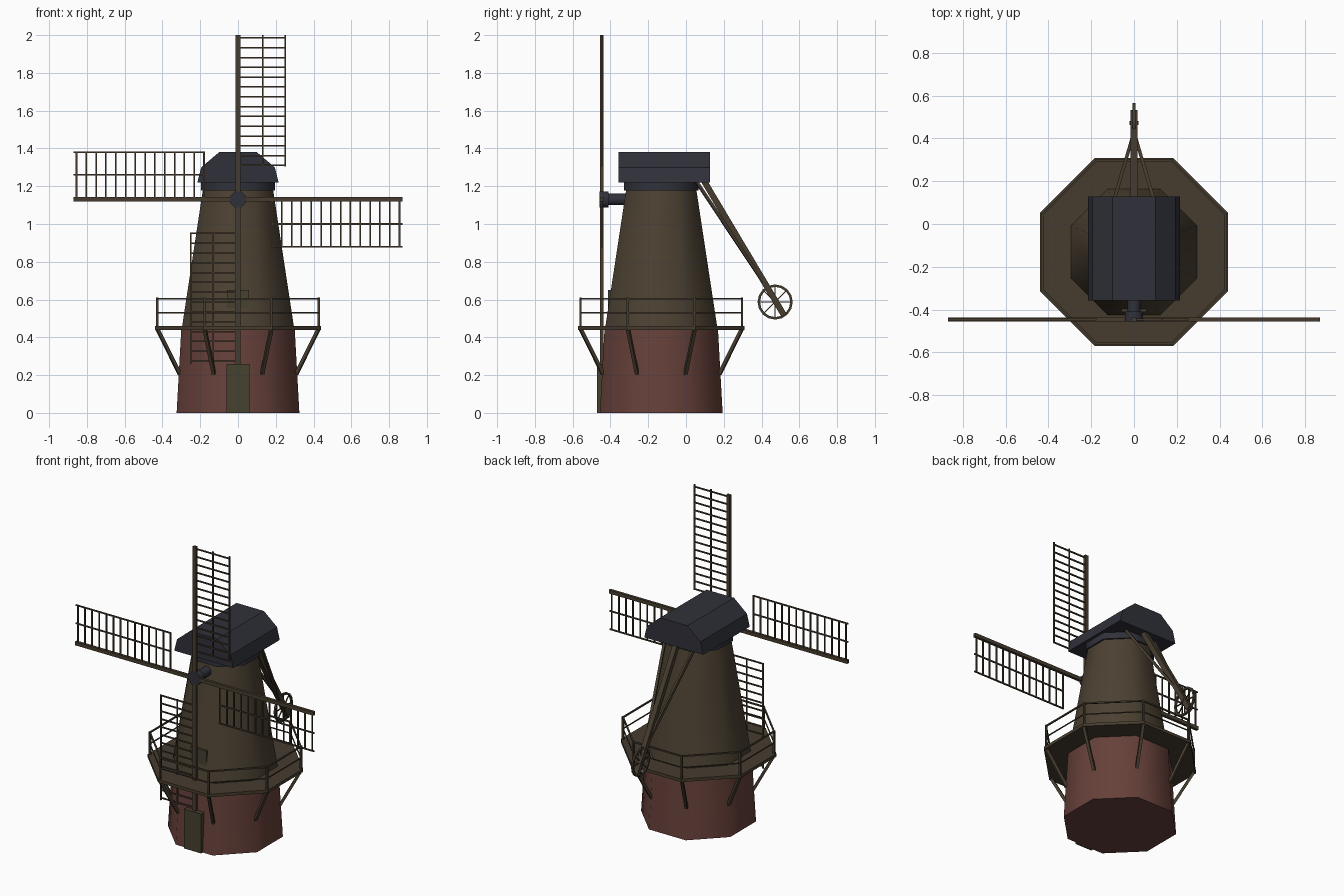
import bpy, bmesh, math
from mathutils import Vector, Matrix

if "Cube" in bpy.data.objects:
    bpy.data.objects.remove(bpy.data.objects["Cube"])

CY = -0.131          # tower axis
HUB = Vector((0, -0.447, 1.13))
K8 = 1 / math.cos(math.pi / 8)


def mat(name, rgb):
    m = bpy.data.materials.new(name)
    m.diffuse_color = (*rgb, 1)
    m.use_nodes = True
    m.node_tree.nodes["Principled BSDF"].inputs["Base Color"].default_value = m.diffuse_color
    return m


BRICK = mat("red_brick", (0.135, 0.052, 0.042))
BODY = mat("brown_boards", (0.072, 0.053, 0.032))
WOOD = mat("dark_timber", (0.062, 0.046, 0.028))
SLATE = mat("slate_blue", (0.030, 0.031, 0.042))
DOOR = mat("olive_door", (0.062, 0.052, 0.030))


def finish(name, bm, material, smooth=False):
    bmesh.ops.recalc_face_normals(bm, faces=bm.faces[:])
    me = bpy.data.meshes.new(name)
    bm.to_mesh(me)
    bm.free()
    me.materials.append(material)
    ob = bpy.data.objects.new(name, me)
    bpy.context.collection.objects.link(ob)
    if smooth:
        bpy.context.view_layer.objects.active = ob
        ob.select_set(True)
        bpy.ops.object.shade_smooth_by_angle(angle=math.radians(50))
        ob.select_set(False)
    return ob


def bar(bm, a, b, w, d=None):
    """Rectangular bar from a to b, w across and d deep."""
    a, b = Vector(a), Vector(b)
    v = b - a
    rot = v.to_track_quat('Z', 'Y').to_matrix().to_4x4()
    m = Matrix.Translation((a + b) / 2) @ rot @ Matrix.Diagonal((w, d or w, v.length, 1))
    bmesh.ops.create_cube(bm, size=1, matrix=m)


def box(name, lo, hi, material):
    bm = bmesh.new()
    lo, hi = Vector(lo), Vector(hi)
    m = Matrix.Translation((lo + hi) / 2) @ Matrix.Diagonal((*(hi - lo), 1))
    bmesh.ops.create_cube(bm, size=1, matrix=m)
    return finish(name, bm, material)


def octagon(ap, z):
    """Corners of an octagon with flats facing the axes."""
    return [Vector((ap * K8 * math.cos((i + .5) * math.pi / 4),
                    CY + ap * K8 * math.sin((i + .5) * math.pi / 4), z)) for i in range(8)]


def frustum(name, r0, z0, r1, z1, material, smooth=True):
    bm = bmesh.new()
    lo = [bm.verts.new(p) for p in octagon(r0, z0)]
    hi = [bm.verts.new(p) for p in octagon(r1, z1)]
    bm.faces.new(lo)
    bm.faces.new(hi)
    for i in range(8):
        j = (i + 1) % 8
        bm.faces.new((lo[i], lo[j], hi[j], hi[i]))
    return finish(name, bm, material, smooth)


def drum(bm, y0, y1, r, seg):
    m = Matrix.Translation((0, (y0 + y1) / 2, HUB.z)) @ Matrix.Rotation(math.pi / 2, 4, 'X') \
        @ Matrix.Rotation(math.pi / seg, 4, 'Z')
    bmesh.ops.create_cone(bm, cap_ends=True, segments=seg, radius1=r, radius2=r,
                          depth=y1 - y0, matrix=m)


# Tower
frustum("brick_base", 0.325, 0, 0.30, 0.45, BRICK)
frustum("tower_body", 0.297, 0.45, 0.186, 1.18, BODY)
frustum("cap_ring", 0.196, 1.178, 0.196, 1.225, SLATE)
frustum("gallery_deck", 0.44, 0.44, 0.44, 0.46, WOOD, False)

# Cap: faceted roof profile pulled along y
bm = bmesh.new()
half = [(0.215, 1.22), (0.195, 1.30), (0.10, 1.38)]
prof = half + [(-x, z) for x, z in reversed(half)]
f = bm.faces.new([bm.verts.new((x, -0.357, z)) for x, z in prof])
ext = bmesh.ops.extrude_face_region(bm, geom=[f])["geom"]
bmesh.ops.translate(bm, verts=[v for v in ext if isinstance(v, bmesh.types.BMVert)],
                    vec=(0, 0.485, 0))
finish("cap_roof", bm, SLATE)

# Windshaft and hub
bm = bmesh.new()
drum(bm, -0.42, -0.25, 0.033, 8)
drum(bm, -0.457, -0.41, 0.046, 8)
finish("windshaft_hub", bm, SLATE, True)

# Doors
box("lower_door", (-0.062, -0.472, 0), (0.062, -0.42, 0.26), DOOR)
box("gallery_door", (-0.058, -0.412, 0.46), (0.058, -0.36, 0.65), DOOR)

# Gallery railing and struts
rail, strut = bmesh.new(), bmesh.new()
ring = octagon(0.427, 0)
foot = octagon(0.308, 0.205)
up = lambda p, z: Vector((p.x, p.y, z))
for i, p in enumerate(ring):
    q = ring[(i + 1) % 8]
    bar(rail, up(p, 0.455), up(p, 0.61), 0.012)
    bar(rail, up(p, 0.605), up(q, 0.605), 0.009)
    bar(rail, up(p, 0.53), up(q, 0.53), 0.006)
    bar(strut, up(p, 0.445), foot[i], 0.018)
finish("gallery_railing", rail, WOOD)
finish("gallery_struts", strut, WOOD)

# Four lattice sails
for k, name in enumerate(["top", "right", "bottom", "left"]):
    bm = bmesh.new()
    bar(bm, (0, 0, 0), (0, 0, 0.87), 0.024, 0.018)
    for x in (0.13, 0.25):
        bar(bm, (x, 0, 0.175), (x, 0, 0.87), 0.008)
    for i in range(14):
        z = 0.18 + i * 0.675 / 13
        bar(bm, (0, 0, z), (0.254, 0, z), 0.008)
    bm.transform(Matrix.Translation(HUB) @ Matrix.Rotation(k * math.pi / 2, 4, 'Y'))
    finish(name + "_sail", bm, WOOD)

# Tail pole and braces
bm = bmesh.new()
bar(bm, (0, 0.085, 1.245), (0, 0.52, 0.515), 0.032)
for s in (-1, 1):
    bar(bm, (s * 0.11, 0.055, 1.225), (0, 0.43, 0.66), 0.016)
finish("tail_pole", bm, WOOD)

# Winding wheel: rim, spokes, hub
bm = bmesh.new()
c = Vector((0, 0.472, 0.587))
at = lambda r, a, x=0: c + Vector((x, r * math.cos(a), r * math.sin(a)))
N = 16
rows = [[bm.verts.new(at(r, i * math.tau / N, x))
         for r, x in ((0.08, -.006), (0.093, -.006), (0.093, .006), (0.08, .006))] for i in range(N)]
for i in range(N):
    a, b = rows[i], rows[(i + 1) % N]
    for j in range(4):
        bm.faces.new((a[j], a[(j + 1) % 4], b[(j + 1) % 4], b[j]))
for i in range(4):
    t = i * math.pi / 4
    bar(bm, at(-0.085, t), at(0.085, t), 0.006)
bar(bm, c - Vector((0.02, 0, 0)), c + Vector((0.02, 0, 0)), 0.018)
finish("winding_wheel", bm, WOOD)
